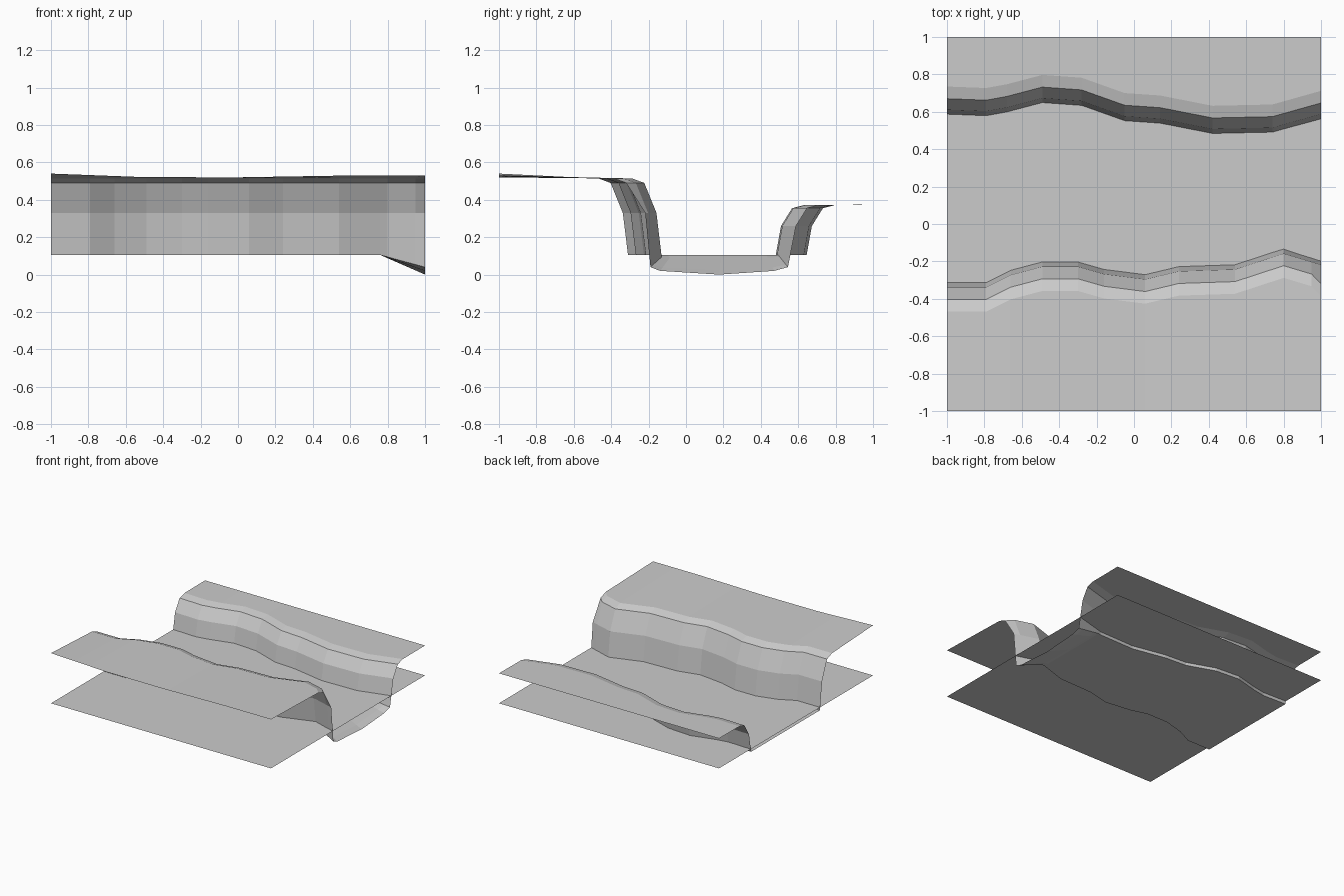
import bpy

if "Cube" in bpy.data.objects:
    bpy.data.objects.remove(bpy.data.objects["Cube"])

# Wandering foot lines of the two cliffs, as (x, y)
NEAR = [(-1, -.31), (-.79, -.31), (-.66, -.245), (-.49, -.2), (-.3, -.2), (-.16, -.24),
        (.06, -.268), (.24, -.225), (.54, -.215), (.8, -.13), (1, -.19)]
FAR = [(-1, .583), (-.79, .575), (-.68, .595), (-.49, .645), (-.28, .63), (-.05, .548),
       (.14, .535), (.42, .48), (.74, .487), (1, .56)]
BACK_EDGE = [(-1, .54), (-.5, .521), (0, .52), (.6, .53), (1, .53)]   # height at y = -1
BED_Z, WATER_Z, DIP_X = .105, .128, .76


def lerp_line(line, x):
    for (x0, v0), (x1, v1) in zip(line, line[1:]):
        if x <= x1:
            return v0 + (v1 - v0) * (x - x0) / (x1 - x0)
    return line[-1][1]


def loft(name, xs, section):
    """Skin the cross-sections section(x) placed along x."""
    rows = [section(x) for x in xs]
    n = len(rows[0])
    verts = [p for r in rows for p in r]
    faces = [(i * n + j, (i + 1) * n + j, (i + 1) * n + j + 1, i * n + j + 1)
             for i in range(len(xs) - 1) for j in range(n - 1)]
    mesh = bpy.data.meshes.new(name)
    mesh.from_pydata(verts, [], faces)
    mesh.update()
    obj = bpy.data.objects.new(name, mesh)
    bpy.context.collection.objects.link(obj)
    return obj


def dip(x):
    return max(0, (x - DIP_X) / (1 - DIP_X))


def foot_z(x):
    return BED_Z - .065 * dip(x)


# High bank on the front side, with the crest folding back at the outlet
def near_section(x):
    y = lerp_line(NEAR, x)
    fold = max(0, (x - .95) / .05)
    mid, crest = y - .028, y - .093 - .037 * fold
    return [(x, -1, lerp_line(BACK_EDGE, x)), (x, crest - .065, .514),
            (x, crest, .49), (x, mid, .33), (x, y, foot_z(x))]


# Low bank on the rear side
def far_section(x):
    y = lerp_line(FAR, x)
    y0 = y - .015 * dip(x)
    return [(x, y0, foot_z(x)), (x, y + .028, .26), (x, y + .087, .355),
            (x, y + .152, .372), (x, 1, .374)]


# River bed, flat until it drops into a shallow trough at the outlet
def bed_section(x):
    d = dip(x)
    a, b = lerp_line(NEAR, x), lerp_line(FAR, x) - .015 * d
    prof = [(0, .065), (.07, .085), (.5, .105), (.9, .085), (1, .065)]
    return [(x, a + (b - a) * t, BED_Z - drop * d) for t, drop in prof]


near_x = sorted({p[0] for p in NEAR} | {-.5, 0, .6, DIP_X, .95})
far_x = sorted({p[0] for p in FAR} | {DIP_X})
loft("near_bank", near_x, near_section)
loft("far_bank", far_x, far_section)
loft("river_bed", sorted(set(near_x) | set(far_x)), bed_section)

# Square water sheet running under both banks
loft("water_surface", [-1, 1], lambda x: [(x, -1, WATER_Z), (x, 1, WATER_Z)])
